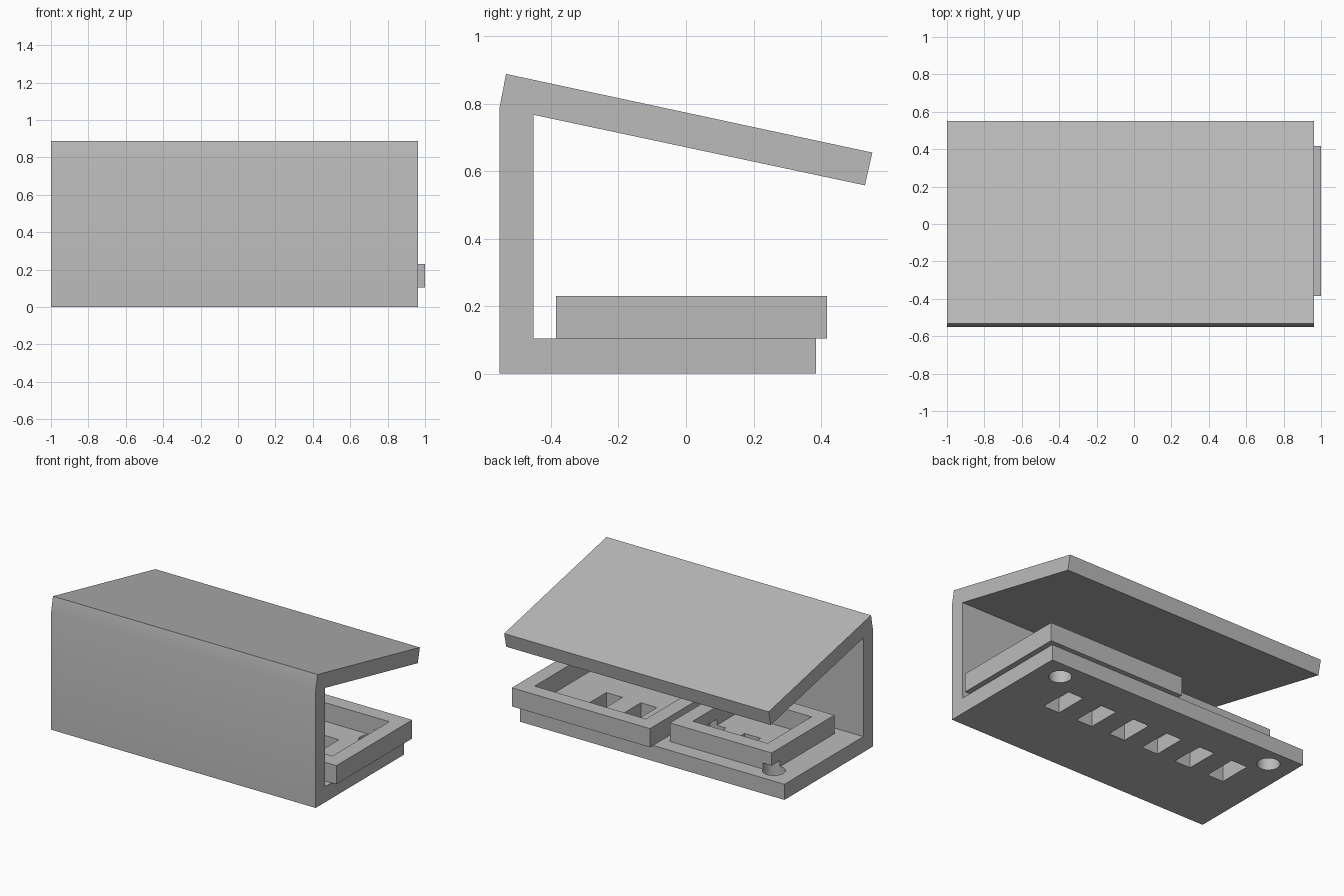
import bpy, bmesh, math
from mathutils import Matrix, Vector

cube = bpy.data.objects.get("Cube")
if cube:
    bpy.data.objects.remove(cube, do_unlink=True)

grey = bpy.data.materials.new("plain grey")
grey.use_nodes = True
colour = (0.5, 0.5, 0.5, 1)
grey.diffuse_color = colour
grey.node_tree.nodes["Principled BSDF"].inputs["Base Color"].default_value = colour

LEFT, RIGHT = -1.0, 0.963      # ends of the folded shell
DECK, RIM = 0.105, 0.23        # top of the base, top of the trays
WALL = 0.1                     # tray wall thickness
CUT_TOP = 0.145                # how high the slots and holes reach


def finish(name, bm):
    bmesh.ops.recalc_face_normals(bm, faces=bm.faces)
    mesh = bpy.data.meshes.new(name)
    bm.to_mesh(mesh)
    bm.free()
    mesh.materials.append(grey)
    obj = bpy.data.objects.new(name, mesh)
    bpy.context.collection.objects.link(obj)
    return obj


def add_box(bm, x0, x1, y0, y1, z0, z1):
    size = Matrix.Diagonal((x1 - x0, y1 - y0, z1 - z0, 1))
    mid = Matrix.Translation(((x0 + x1) / 2, (y0 + y1) / 2, (z0 + z1) / 2))
    bmesh.ops.create_cube(bm, size=1, matrix=mid @ size)


def cut(obj, cutter):
    bpy.ops.object.select_all(action='DESELECT')
    obj.select_set(True)
    bpy.context.view_layer.objects.active = obj
    mod = obj.modifiers.new("cut", 'BOOLEAN')
    mod.operation = 'DIFFERENCE'
    mod.solver = 'EXACT'
    mod.object = cutter
    bpy.ops.object.modifier_apply(modifier=mod.name)


# Shell: base, front wall and sloping roof in one profile
profile = [(-0.552, 0), (0.385, 0), (0.385, DECK), (-0.452, DECK),
           (-0.452, 0.767), (0.53, 0.558), (0.552, 0.655),
           (-0.533, 0.888), (-0.552, 0.79)]
bm = bmesh.new()
face = bm.faces.new([bm.verts.new((LEFT, y, z)) for y, z in profile])
side = bmesh.ops.extrude_face_region(bm, geom=[face])
bmesh.ops.translate(bm, vec=Vector((RIGHT - LEFT, 0, 0)),
                    verts=[v for v in side["geom"] if isinstance(v, bmesh.types.BMVert)])
shell = finish("folded_shell", bm)


# Trays: open rectangular frames standing on the base
def tray(name, x0, x1, y0, y1):
    bm = bmesh.new()
    add_box(bm, x0, x1, y0, y1, DECK, RIM)
    obj = finish(name, bm)
    bm = bmesh.new()
    add_box(bm, x0 + WALL, x1 - WALL, y0 + WALL, y1 - WALL, 0, 0.4)
    pocket = finish(name + "_pocket_cutter", bm)
    cut(obj, pocket)
    bpy.data.objects.remove(pocket, do_unlink=True)
    return obj


large_tray = tray("large_tray", -0.025, 1.0, -0.385, 0.418)
small_tray = tray("small_tray", -0.832, -0.077, -0.385, 0.28)

# Row of slots and two round holes through the base into the trays
bm = bmesh.new()
for i in range(6):
    x = 0.584 - 0.2565 * i
    add_box(bm, x - 0.06, x + 0.06, -0.075, 0.15, -0.1, CUT_TOP)
for x in (0.797, -0.834):
    depth = CUT_TOP + 0.1
    bmesh.ops.create_cone(bm, cap_ends=True, segments=48, radius1=0.07, radius2=0.07,
                          depth=depth, matrix=Matrix.Translation((x, 0.26, CUT_TOP - depth / 2)))
openings = finish("openings_cutter", bm)
openings.hide_render = True
for obj in (shell, large_tray, small_tray):
    cut(obj, openings)
    bpy.ops.object.shade_smooth_by_angle(angle=math.radians(30))
bpy.data.objects.remove(openings, do_unlink=True)
